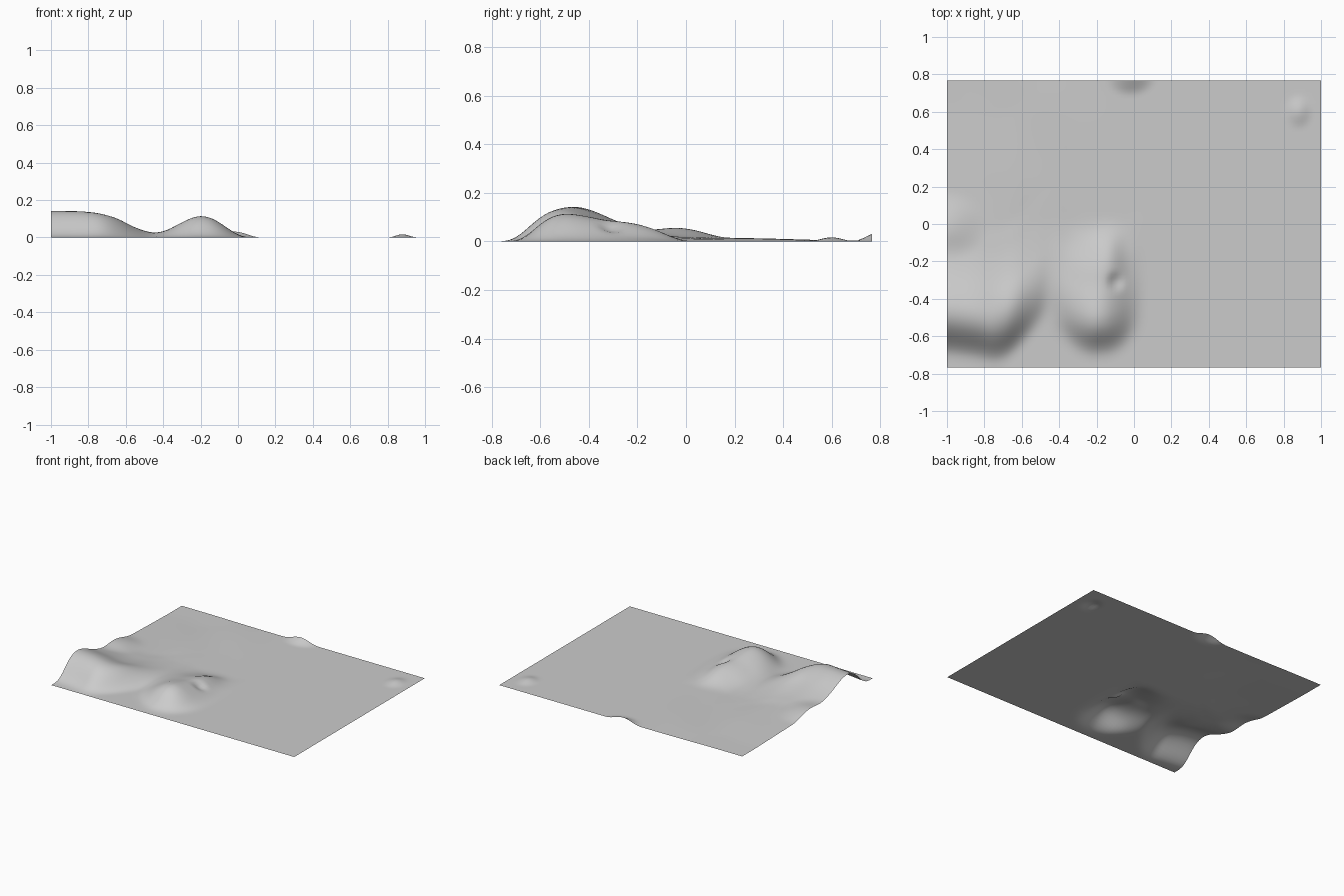
import bpy
import bmesh
from math import cos, pi, sin, hypot

cube = bpy.data.objects.get("Cube")
if cube:
    bpy.data.objects.remove(cube, do_unlink=True)

HALF_X, HALF_Y = 1.0, 0.767


def linear(points, t):
    if t <= points[0][0]:
        return points[0][1]
    for (a, va), (b, vb) in zip(points, points[1:]):
        if t <= b:
            return va + (vb - va) * (t - a) / (b - a)
    return points[-1][1]


def profile(points, t, width=0.035):
    """Rounded profile: the broken line averaged over a short window."""
    return sum(linear(points, t + width * k / 3) for k in range(-3, 4)) / 7


def bump(x, y, cx, cy, rx, ry, height):
    """Round mound with a soft foot."""
    d = min(1.0, hypot((x - cx) / rx, (y - cy) / ry))
    return height * (0.5 + 0.5 * cos(pi * d))


# West hill: crest height across x, front line across x, fall along y
west_crest = [(-1, .143), (-.85, .141), (-.75, .132), (-.65, .105),
              (-.55, .052), (-.45, .02), (-.34, 0)]
west_front = [(-1, -.59), (-.85, -.61), (-.72, -.64), (-.6, -.55), (-.45, -.38)]
west_fall = [(-.11, 0), (-.07, .1), (.03, .78), (.07, .94), (.12, 1.02), (.17, .98),
             (.23, .83), (.31, .57), (.38, .41), (.46, .28), (.6, .15), (.8, .1), (1.2, .03)]

# Middle hill with a narrow ridge trailing to the back
mid_crest = [(-.46, 0), (-.4, .026), (-.3, .083), (-.23, .115), (-.17, .118),
             (-.1, .085), (-.05, .045), (0, .015), (.04, 0)]
mid_front = [(-.42, -.5), (-.35, -.56), (-.25, -.61), (-.1, -.6), (-.02, -.55), (.04, -.5)]
mid_fall = [(-.1, 0), (-.06, .12), (.03, .8), (.08, .97), (.13, 1), (.2, .88),
            (.28, .65), (.36, .45), (.46, .15), (.56, 0)]
ridge_side = [(-.36, 0), (-.26, .4), (-.15, 1), (-.11, .85), (-.05, .1), (-.01, 0)]
ridge_along = [(-.42, 0), (-.32, .015), (-.24, .035), (-.15, .045), (-.08, .025), (0, 0)]


def hill(x, y, crest, front, fall):
    return profile(crest, x) * profile(fall, y - profile(front, x, .05))


def ground_height(x, y):
    z = hill(x, y, west_crest, west_front, west_fall)
    z += hill(x, y, mid_crest, mid_front, mid_fall)
    z += profile(ridge_side, x, .03) * profile(ridge_along, y, .04)
    z -= bump(x, y, -.1, -.31, .06, .07, .02)       # notch beside the ridge
    z += bump(x, y, -1.0, -.01, .22, .19, .03)      # shoulder on the west edge
    z += bump(x, y, -.02, .8, .15, .12, .038)       # rise on the back edge
    z += bump(x, y, .88, .6, .08, .1, .017)         # small mound
    if -1 < x < 0 and y > 0:                        # faint ripples at the back
        z += .003 * sin(pi * x) ** 2 * sin(pi * y / HALF_Y) * (1 + sin(9 * x + 7 * y))
    return max(0.0, z)


# Terrain sheet
mesh = bpy.data.meshes.new("terrain")
terrain = bpy.data.objects.new("terrain", mesh)
bpy.context.collection.objects.link(terrain)
bm = bmesh.new()
bmesh.ops.create_grid(bm, x_segments=100, y_segments=77, size=1)
for v in bm.verts:
    v.co.y *= HALF_Y
    v.co.z = ground_height(v.co.x, v.co.y)
for f in bm.faces:
    f.smooth = True
bm.to_mesh(mesh)
bm.free()

# Plain grey ground
grey = bpy.data.materials.new("ground grey")
grey.use_nodes = True
colour = (0.6, 0.6, 0.6, 1)
grey.diffuse_color = colour
grey.node_tree.nodes["Principled BSDF"].inputs["Base Color"].default_value = colour
mesh.materials.append(grey)
